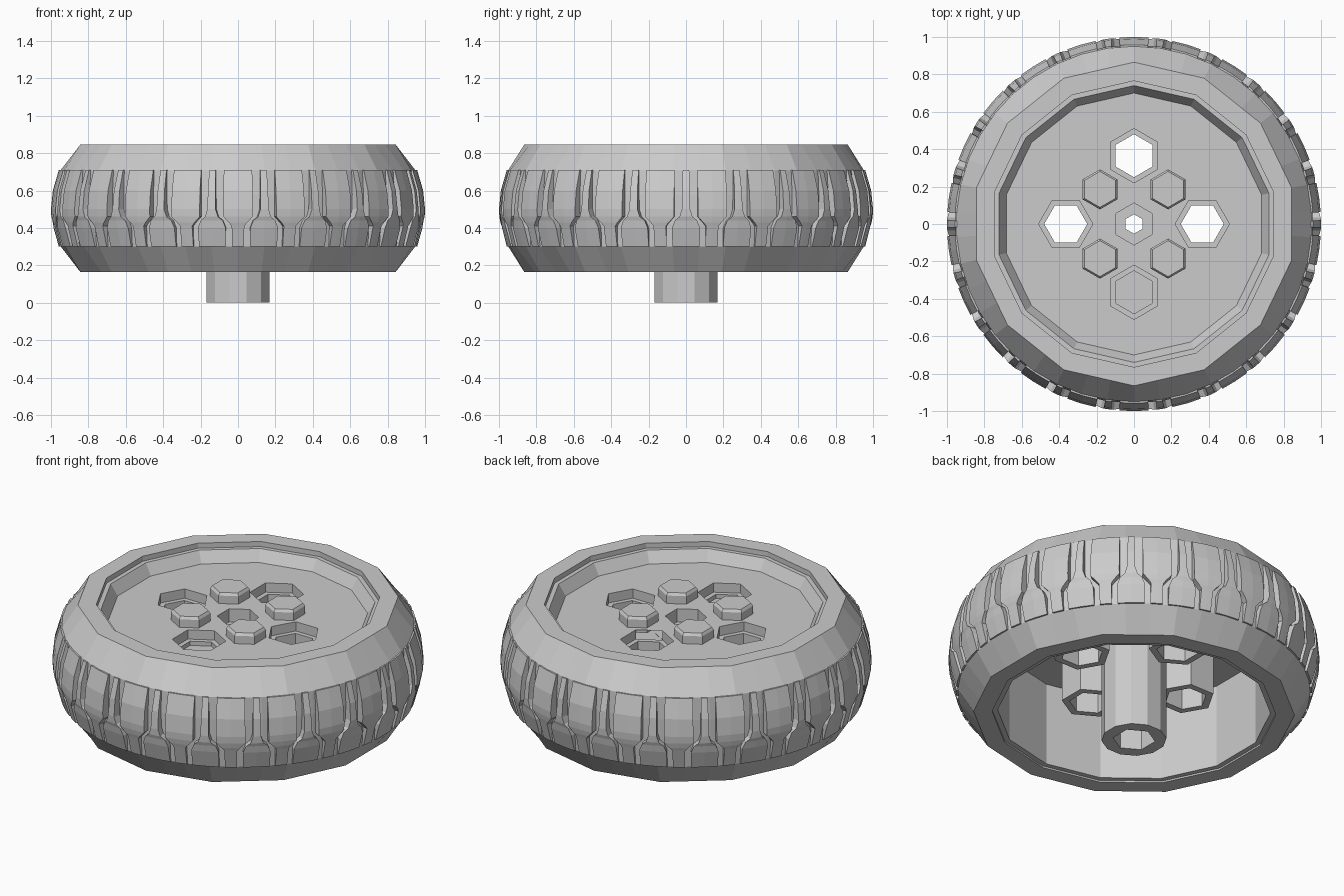
import bpy, bmesh, math
from math import pi, sin, cos

if "Cube" in bpy.data.objects:
    bpy.data.objects.remove(bpy.data.objects["Cube"])

N = 14                      # polygon sides of the wheel
TOP = pi / 2                # a corner points along y


def finish(bm, name):
    bmesh.ops.recalc_face_normals(bm, faces=bm.faces)
    me = bpy.data.meshes.new(name)
    bm.to_mesh(me)
    bm.free()
    ob = bpy.data.objects.new(name, me)
    bpy.context.collection.objects.link(ob)
    return ob


def skin(bm, loops, closed):
    """Join equal-length rings of points into a surface."""
    rings = [[bm.verts.new(p) for p in lp] for lp in loops]
    n = len(rings[0])
    pairs = list(zip(rings, rings[1:]))
    if closed:
        pairs.append((rings[-1], rings[0]))
    else:
        bm.faces.new(rings[0])
        bm.faces.new(rings[-1])
    for a, b in pairs:
        for i in range(n):
            j = (i + 1) % n
            bm.faces.new((a[i], a[j], b[j], b[i]))


def ring(r, z, n, start=TOP, x=0, y=0):
    return [(x + r * cos(start + 2 * pi * i / n), y + r * sin(start + 2 * pi * i / n), z)
            for i in range(n)]


def lathe(name, profile, n, start=TOP, x=0, y=0, closed=True):
    bm = bmesh.new()
    skin(bm, [ring(r, z, n, start, x, y) for r, z in profile], closed)
    return finish(bm, name)


def cut(ob, cutters):
    for c in cutters:
        m = ob.modifiers.new("cut", 'BOOLEAN')
        m.object = c
        m.operation = 'DIFFERENCE'
        m.solver = 'EXACT'
    dg = bpy.context.evaluated_depsgraph_get()
    me = bpy.data.meshes.new_from_object(ob.evaluated_get(dg))
    ob.modifiers.clear()
    ob.data = me
    for c in cutters:
        bpy.data.objects.remove(c)


def prism(r, z0, z1, start=TOP, x=0, y=0):
    ob = lathe("hex_cutter", [(r, z0), (r, z1)], 6, start, x, y, closed=False)
    ob.hide_render = True
    return ob


# tyre carcass: polygonal rims blending into a round tread band
def carcass_ring(r, z, poly):
    pts, step = [], 2 * pi / N
    for i in range(N * 3):
        a = i * step / 3
        k = cos(step / 2) / cos(a % step - step / 2) if poly and i % 3 else 1
        pts.append((r * k * cos(TOP + a), r * k * sin(TOP + a), z))
    return pts


bm = bmesh.new()
skin(bm, [carcass_ring(*p) for p in [
    (.765, .165, 1), (.865, .165, 1), (.95, .30, 0), (.958, .42, 0),
    (.958, .58, 0), (.95, .71, 0), (.865, .845, 1), (.765, .845, 1)]], True)
finish(bm, "tyre")

# interlocking bottle-shaped tread blocks: rows of (z, half angle)
UPPER = [(.30, .034), (.41, .034), (.43, .05), (.46, .079), (.50, .079), (.60, .079), (.71, .079)]
LOWER = [(.30, .076), (.40, .076), (.44, .06), (.46, .035), (.50, .022), (.60, .02), (.71, .018)]
OUTER = [.958, .986, .992, .998, 1.0, .99, .958]
PAIRS = 22
bm = bmesh.new()
for i in range(PAIRS * 2):
    a = -pi / 2 + i * pi / PAIRS
    rows = []
    for (z, h), r in zip(LOWER if i % 2 else UPPER, OUTER):
        rows.append([(q * cos(t), q * sin(t), z) for q, t in
                     ((.93, a - h), (r, a - h), (r, a), (r, a + h), (.93, a + h))])
    skin(bm, rows, False)
finish(bm, "tread_blocks")

# wheel: rim barrel with a disc near the top
disc = lathe("wheel_disc", [
    (0.001, .67), (.735, .67), (.735, .175), (.768, .175), (.768, .815),
    (.74, .815), (.70, .75), (0.001, .75)], N)
spots = [(.365 * cos(k * pi / 2), .365 * sin(k * pi / 2), k * pi / 2) for k in range(4)]
cut(disc, [prism(.145, .5, .9, a, x, y) for x, y, a in spots] + [prism(.112, .5, .9)])

# hexagonal sleeves below the four holes, with a ledge inside
for x, y, a in spots:
    lathe("hole_sleeve", [(.1455, .695), (.115, .695), (.115, .39), (.157, .39),
                          (.157, .672), (.1455, .672)], 6, a, x, y)

# axle with hexagonal socket and small through hole
axle = lathe("axle", [(.175, 0), (.175, .672)], 12, TOP + pi / 12, closed=False)
cut(axle, [prism(.115, -.1, .5), prism(.052, .4, .9)])

# hexagonal bolts
for sx in (-1, 1):
    for sy in (-1, 1):
        lathe("bolt", [(.107, .72), (.107, .797), (.096, .812)], 6, TOP,
              .182 * sx, .185 * sy, closed=False)
